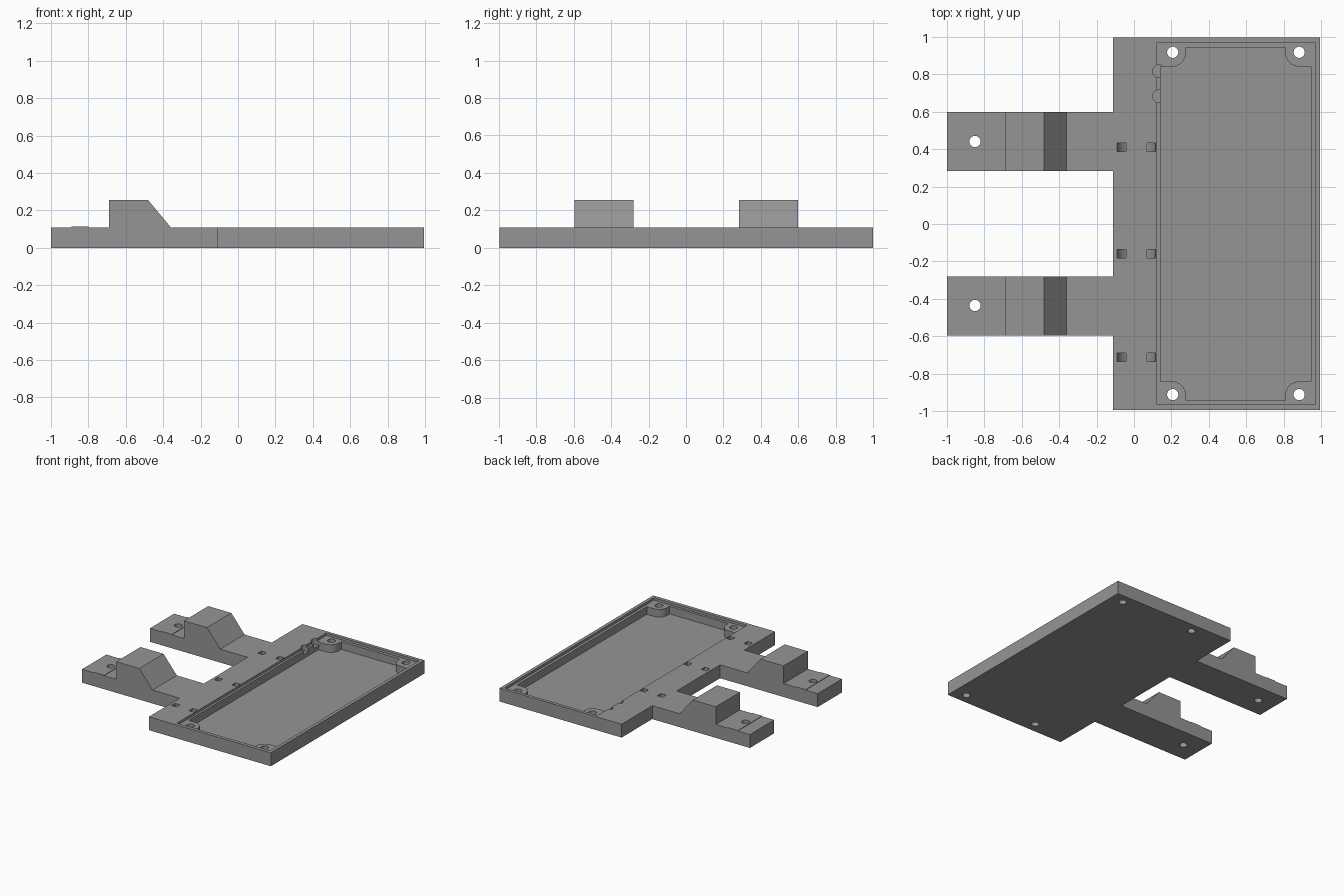
import bpy, bmesh, math
from mathutils import Vector

if "Cube" in bpy.data.objects:
    bpy.data.objects.remove(bpy.data.objects["Cube"])

T = 0.11  # plate thickness
grey = bpy.data.materials.new("grey plastic")
grey.diffuse_color = (0.3, 0.3, 0.3, 1)
grey.use_nodes = True
grey.node_tree.nodes["Principled BSDF"].inputs["Base Color"].default_value = grey.diffuse_color


def extrude(name, pts, vec):
    """Closed solid: planar outline of 3D points extruded along vec."""
    bm = bmesh.new()
    face = bm.faces.new([bm.verts.new(p) for p in pts])
    ret = bmesh.ops.extrude_face_region(bm, geom=[face])
    bmesh.ops.translate(bm, vec=Vector(vec), verts=[v for v in ret["geom"] if isinstance(v, bmesh.types.BMVert)])
    bmesh.ops.recalc_face_normals(bm, faces=bm.faces)
    me = bpy.data.meshes.new(name)
    bm.to_mesh(me)
    bm.free()
    me.materials.append(grey)
    ob = bpy.data.objects.new(name, me)
    bpy.context.collection.objects.link(ob)
    return ob


def box(name, x0, x1, y0, y1, z0, z1):
    return extrude(name, [(x0, y0, z0), (x1, y0, z0), (x1, y1, z0), (x0, y1, z0)], (0, 0, z1 - z0))


def cylinder(name, x, y, r, z0, z1, n=32):
    ring = [(x + r * math.cos(2 * math.pi * i / n), y + r * math.sin(2 * math.pi * i / n), z0) for i in range(n)]
    return extrude(name, ring, (0, 0, z1 - z0))


def combine(target, tool, op):
    bpy.context.view_layer.objects.active = target
    mod = target.modifiers.new("bool", 'BOOLEAN')
    mod.operation, mod.solver, mod.object = op, 'EXACT', tool
    bpy.ops.object.modifier_apply(modifier=mod.name)
    bpy.data.objects.remove(tool)


# Base plate
plate = box("mounting_plate", -0.113, 0.995, -0.995, 0.997, 0, T)

# Two arms with a raised block, a ramp and a thin pad at the tip
profile = [(-1, 0), (-0.09, 0), (-0.09, T), (-0.36, T), (-0.48, 0.255), (-0.69, 0.255), (-0.69, T),
           (-0.80, T), (-0.80, T + 0.004), (-0.89, T + 0.004), (-0.89, T), (-1, T)]
for y0 in (0.284, -0.595):
    combine(plate, extrude("arm", [(x, y0, z) for x, z in profile], (0, 0.315, 0)), 'UNION')

# Shallow lid recess
combine(plate, box("lid_recess", 0.122, 0.968, -0.966, 0.97, 0.09, 0.2), 'DIFFERENCE')

# Deep pocket that leaves a rounded boss at each corner
mx, hx, hy, cx, cy, r = 0.5435, 0.4025, 0.945, 0.339, 0.915, 0.073
corner = [(hx, cy - r)]
for i in range(9):
    a = math.radians(270 - 90 * i / 8)
    corner.append((cx + r * math.cos(a), cy + r * math.sin(a)))
corner.append((cx - r, hy))
outline = []
for sx, sy in ((1, 1), (-1, 1), (-1, -1), (1, -1)):
    pts = [(mx + sx * x, sy * y, 0.027) for x, y in corner]
    outline += pts if sx * sy > 0 else pts[::-1]
combine(plate, extrude("pocket", outline, (0, 0, 0.15)), 'DIFFERENCE')

# Screw holes through bosses and arm tips
for x, y in ((0.207, 0.918), (0.883, 0.918), (0.207, -0.912), (0.883, -0.912), (-0.85, 0.441), (-0.85, -0.436)):
    combine(plate, cylinder("screw_hole", x, y, 0.03, -0.1, 0.3), 'DIFFERENCE')

# Curved cable tie tunnels between paired square openings
for y in (0.41, -0.158, -0.712):
    arc = []
    for rx, rz, order in ((0.103, 0.085, 1), (0.057, 0.045, -1)):
        half = [(0.013 + rx * math.cos(math.pi * (1 + i / 12)), y - 0.023,
                 T + rz * math.sin(math.pi * (1 + i / 12))) for i in range(13)]
        # extend both ends above the top surface
        half = [(half[0][0], y - 0.023, T + 0.03)] + half + [(half[-1][0], y - 0.023, T + 0.03)]
        arc += half[::order]
    combine(plate, extrude("tie_tunnel", arc, (0, 0.046, 0)), 'DIFFERENCE')

# Wire notches in the pocket wall
for y in (0.817, 0.683):
    combine(plate, cylinder("wire_notch", 0.133, y, 0.034, 0.06, 0.2, 24), 'DIFFERENCE')

bpy.context.view_layer.objects.active = plate
plate.select_set(True)
bpy.ops.object.shade_smooth_by_angle(angle=math.radians(30))
